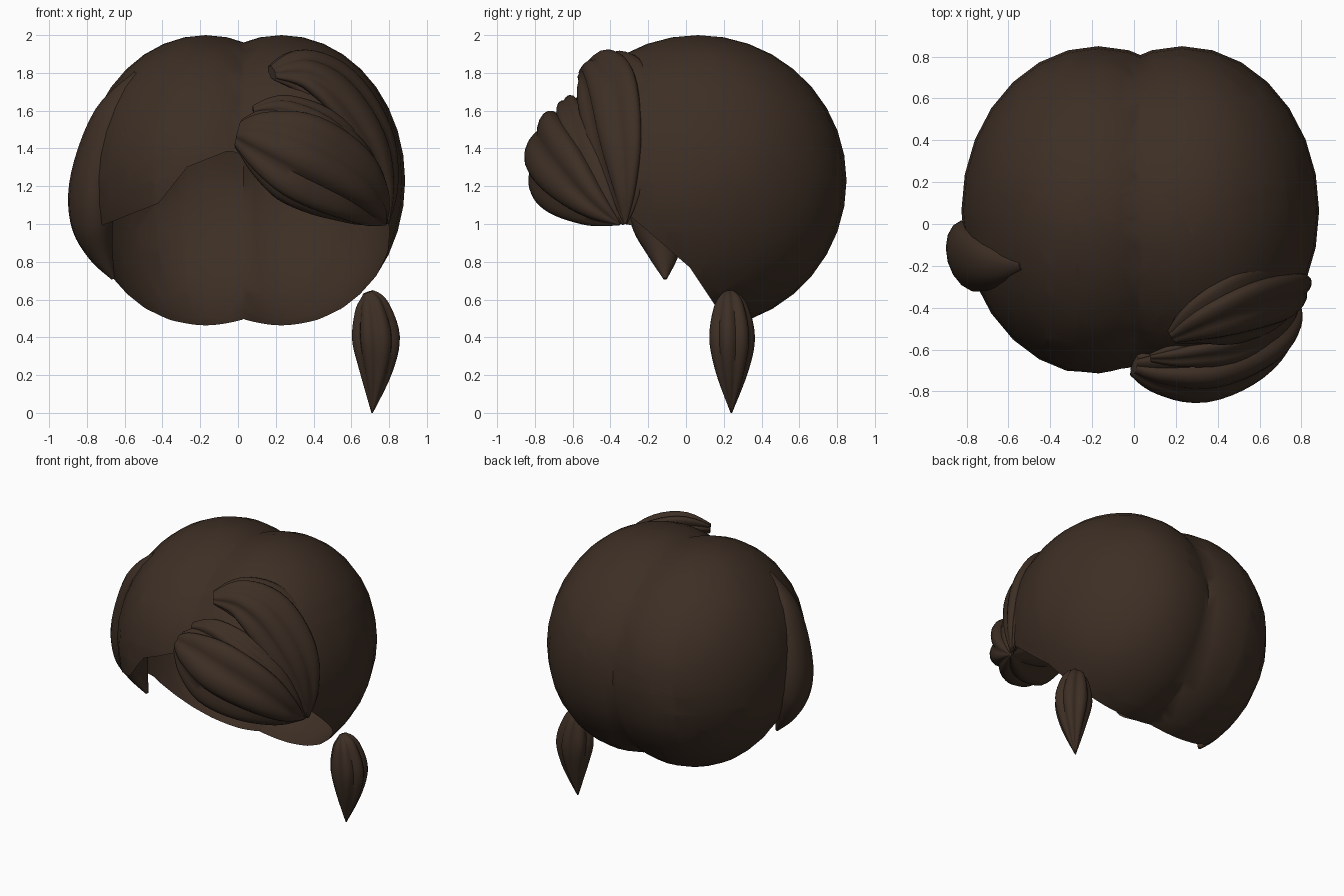
import bpy, bmesh, math
from mathutils import Vector, Matrix

if "Cube" in bpy.data.objects:
    bpy.data.objects.remove(bpy.data.objects["Cube"])

CENTRE = Vector((0.03, 0.06, 1.23))
PART_X = 0.03

brown = bpy.data.materials.new("dark brown hair")
brown.diffuse_color = (0.047, 0.028, 0.018, 1)
brown.use_nodes = True
brown.node_tree.nodes["Principled BSDF"].inputs["Base Color"].default_value = brown.diffuse_color


def finish(bm, name, angle):
    mesh = bpy.data.meshes.new(name)
    bm.to_mesh(mesh)
    bm.free()
    mesh.materials.append(brown)
    ob = bpy.data.objects.new(name, mesh)
    bpy.context.collection.objects.link(ob)
    bpy.ops.object.select_all(action='DESELECT')
    ob.select_set(True)
    bpy.context.view_layer.objects.active = ob
    bpy.ops.object.shade_smooth_by_angle(angle=math.radians(angle))
    return ob


def cut(bm, co, no, clear=False):
    bmesh.ops.bisect_plane(bm, geom=bm.verts[:] + bm.edges[:] + bm.faces[:], dist=1e-5,
                           plane_co=co, plane_no=no, clear_inner=clear)


def height(line, t):
    """Height of a polyline at t, extended past its ends."""
    for (a, za), (b, zb) in zip(line, line[1:]):
        if t <= b or (b, zb) == line[-1]:
            return za + (zb - za) * (t - a) / (b - a)


# Side hairline as (y, z) and left fringe edge as (x, z)
SIDE = [(-0.72, 1.41), (0.02, 0.77), (0.14, 0.59)]
FRINGE = [(-0.70, 1.0), (-0.42, 1.11), (-0.27, 1.30), (0.03, 1.42)]


def hair_cap():
    """Two mirrored rounded lobes meeting at the parting, open at the face."""
    bm = bmesh.new()
    bmesh.ops.create_uvsphere(bm, u_segments=28, v_segments=18, radius=1)
    for v in bm.verts:
        v.co = Vector((0.2 + 0.655 * v.co.x, 0.063 + 0.787 * v.co.y,
                       1.23 + (0.77 if v.co.z > 0 else 0.785) * v.co.z))
    cut(bm, (0, 0, 0), (1, 0, 0), True)
    bmesh.ops.mirror(bm, geom=bm.verts[:] + bm.edges[:] + bm.faces[:],
                     matrix=Matrix.Identity(4), merge_dist=1e-4, axis='X')
    bmesh.ops.recalc_face_normals(bm, faces=bm.faces[:])
    bmesh.ops.translate(bm, verts=bm.verts[:], vec=(PART_X, 0, 0))
    for (a, za), (b, zb) in zip(SIDE, SIDE[1:]):
        cut(bm, (0, a, za), (0, za - zb, b - a))
        cut(bm, (0, b, 0), (0, 1, 0))
    for (a, za), (b, zb) in zip(FRINGE, FRINGE[1:]):
        cut(bm, (a, 0, za), (za - zb, 0, b - a))
        cut(bm, (b, 0, 0), (1, 0, 0))
    gone = []
    for f in bm.faces:
        c = f.calc_center_median()
        fringe = c.x < PART_X and c.y < -0.15 and c.z > height(FRINGE, c.x)
        if c.z < height(SIDE, c.y) and not fringe:
            gone.append(f)
    bmesh.ops.delete(bm, geom=gone, context='FACES')
    return finish(bm, "hair_cap", 45)


hair_cap()


def spline(keys, steps):
    """Smooth rows of numbers passing through the keys."""
    out = []
    rows = [keys[0]] + list(keys) + [keys[-1]]
    for i in range(1, len(rows) - 2):
        a, b, c, d = rows[i - 1:i + 3]
        for s in range(steps):
            t = s / steps
            out.append([0.5 * (2 * q + (r - p) * t + (2 * p - 5 * q + 4 * r - u) * t * t
                               + (3 * q - p - 3 * r + u) * t ** 3)
                        for p, q, r, u in zip(a, b, c, d)])
    out.append(list(keys[-1]))
    return out


def lock(name, keys, ridges=0, depth=0.0, out=None):
    """Leaf-shaped lock; each key is x, y, z, half width, half thickness."""
    rows = spline(keys, 5)
    pts = [Vector(r[:3]) for r in rows]
    n = ridges * 6 if ridges else 16
    bm = bmesh.new()
    rings = []
    for i, r in enumerate(rows):
        tan = (pts[min(i + 1, len(pts) - 1)] - pts[max(i - 1, 0)]).normalized()
        nor = Vector(out) if out else pts[i] - CENTRE
        nor = (nor - tan * nor.dot(tan)).normalized()
        wide = tan.cross(nor)
        ring = []
        for k in range(n):
            a = math.tau * k / n
            g = 1 - depth * (1 - abs(math.sin(a * ridges / 2))) if ridges else 1
            ring.append(bm.verts.new(pts[i] + wide * (max(r[3], 0.003) * g * math.cos(a))
                                     + nor * (max(r[4], 0.003) * g * math.sin(a))))
        rings.append(ring)
    for p, q in zip(rings, rings[1:]):
        for k in range(n):
            bm.faces.new((p[k], p[(k + 1) % n], q[(k + 1) % n], q[k]))
    bm.faces.new(rings[0])
    bm.faces.new(rings[-1])
    bmesh.ops.recalc_face_normals(bm, faces=bm.faces[:])
    return finish(bm, name, 60)


# Swept fringe locks, gathered at the right temple
lock("lower_fringe_lock", [(0.0, -0.68, 1.48, 0.08, 0.05), (0.12, -0.69, 1.45, 0.19, 0.12),
                           (0.32, -0.67, 1.37, 0.28, 0.18), (0.55, -0.58, 1.24, 0.25, 0.17),
                           (0.70, -0.46, 1.10, 0.14, 0.11), (0.78, -0.35, 1.0, 0.01, 0.01)], 7, 0.2)
lock("middle_fringe_lock", [(0.08, -0.64, 1.60, 0.03, 0.02), (0.25, -0.62, 1.60, 0.09, 0.07),
                            (0.48, -0.57, 1.47, 0.13, 0.10), (0.68, -0.44, 1.24, 0.10, 0.08),
                            (0.78, -0.33, 1.0, 0.01, 0.01)], 6, 0.2)
lock("upper_fringe_lock", [(0.18, -0.54, 1.80, 0.05, 0.03), (0.34, -0.45, 1.80, 0.16, 0.10),
                           (0.52, -0.38, 1.69, 0.22, 0.12), (0.69, -0.34, 1.45, 0.20, 0.11),
                           (0.77, -0.32, 1.20, 0.11, 0.07), (0.79, -0.32, 1.0, 0.01, 0.01)], 7, 0.2)

# Smooth lock over the left temple
lock("left_side_lock", [(-0.54, -0.20, 1.80, 0.02, 0.01), (-0.67, -0.19, 1.57, 0.12, 0.09),
                        (-0.77, -0.16, 1.25, 0.17, 0.11), (-0.775, -0.14, 1.02, 0.16, 0.11),
                        (-0.73, -0.12, 0.85, 0.09, 0.07), (-0.66, -0.11, 0.71, 0.01, 0.01)])

# Hanging ridged lock below the right side
lock("hanging_lock", [(0.69, 0.23, 0.64, 0.03, 0.03), (0.71, 0.235, 0.57, 0.09, 0.09),
                      (0.73, 0.24, 0.40, 0.125, 0.13), (0.73, 0.24, 0.22, 0.09, 0.09),
                      (0.71, 0.24, 0.0, 0.004, 0.004)], 7, 0.18, out=(1, 0, 0))
